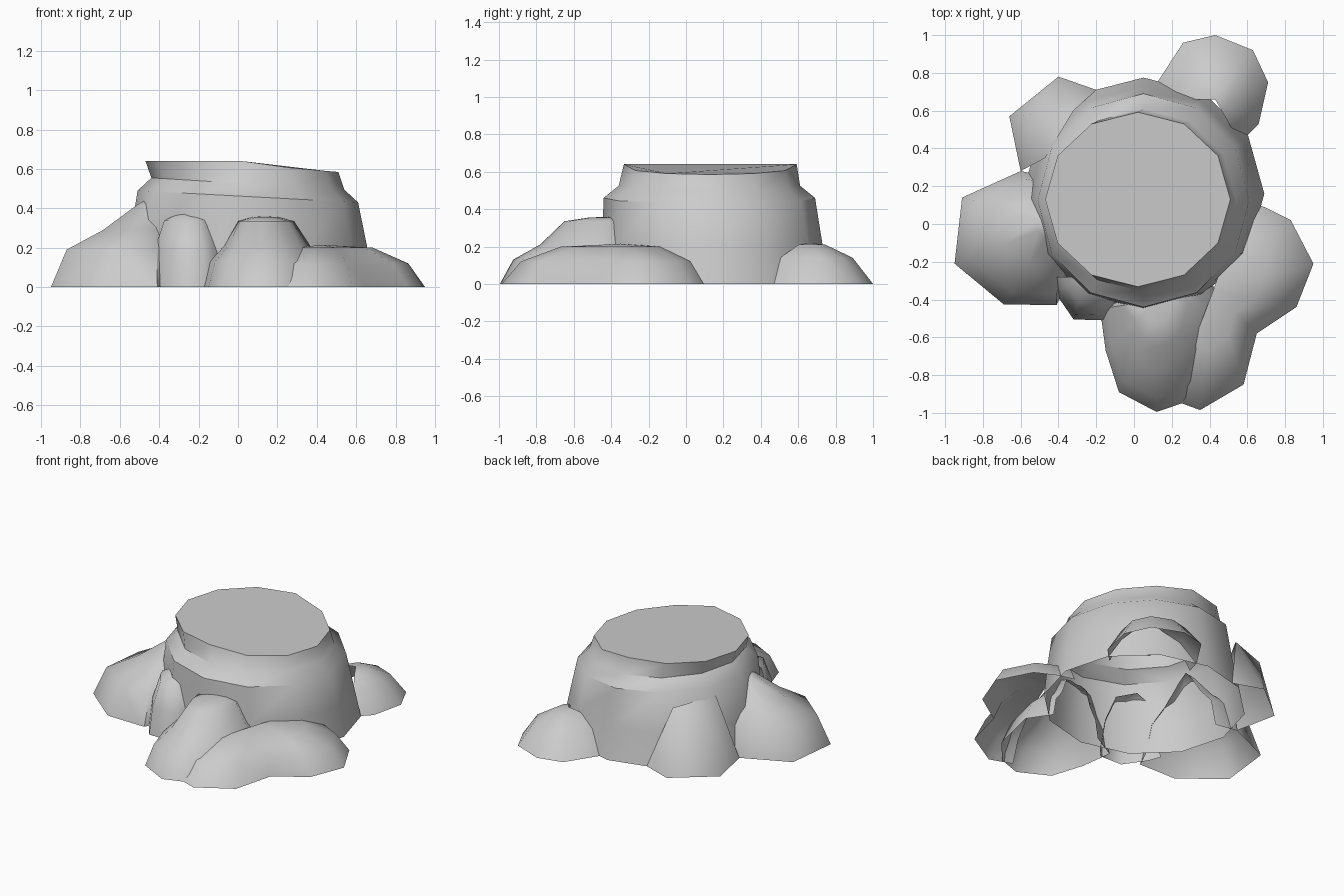
import bpy, bmesh, math

old = bpy.data.objects.get("Cube")
if old:
    bpy.data.objects.remove(old, do_unlink=True)

stone = bpy.data.materials.new("plain grey")
stone.use_nodes = True
GREY = (0.6, 0.6, 0.6, 1)
stone.diffuse_color = GREY
stone.node_tree.nodes["Principled BSDF"].inputs["Base Color"].default_value = GREY


def finish(name, bm, angle):
    bmesh.ops.recalc_face_normals(bm, faces=bm.faces)
    # open shells: turn so that most of the area faces up
    if sum(f.normal.z * f.calc_area() for f in bm.faces) < 0:
        bmesh.ops.reverse_faces(bm, faces=bm.faces)
    mesh = bpy.data.meshes.new(name)
    bm.to_mesh(mesh)
    bm.free()
    mesh.materials.append(stone)
    ob = bpy.data.objects.new(name, mesh)
    bpy.context.collection.objects.link(ob)
    bpy.ops.object.select_all(action='DESELECT')
    ob.select_set(True)
    bpy.context.view_layer.objects.active = ob
    bpy.ops.object.shade_smooth_by_angle(angle=math.radians(angle))


def root(name, outline, apex, profile):
    """Open shell lofted from a ground outline to an apex; profile = (inward, height)."""
    bm = bmesh.new()
    rings = [[bm.verts.new((x + (apex[0] - x) * t, y + (apex[1] - y) * t, z))
              for x, y in outline] for t, z in profile]
    tip = bm.verts.new(apex)
    for low, high in zip(rings, rings[1:]):
        for i in range(len(outline) - 1):
            bm.faces.new((low[i], low[i + 1], high[i + 1], high[i]))
    for a, b in zip(rings[-1], rings[-1][1:]):
        bm.faces.new((a, b, tip))
    finish(name, bm, 60)


# Trunk: twelve-sided tapering wall with a sloping cut top, open underneath
SIDES = 12
# centre x, centre y, radius x, radius y, height, tilt
RINGS = [(0.05, 0.16, 0.64, 0.615, 0, 0),
         (0.05, 0.14, 0.605, 0.59, 0.21, 0),
         (0.05, 0.125, 0.56, 0.565, 0.46, 0.03),
         (0.05, 0.125, 0.49, 0.485, 0.525, 0.03)]
bm = bmesh.new()
angles = [2 * math.pi * i / SIDES for i in range(SIDES)]
rings = [[bm.verts.new((cx + rx * math.cos(a), cy + ry * math.sin(a), z - tilt * math.cos(a)))
          for a in angles] for cx, cy, rx, ry, z, tilt in RINGS]
rings.append([bm.verts.new((0.02 + 0.49 * math.cos(a), 0.13 + 0.462 * math.sin(a),
                            0.64 - 0.055 * max(0, math.cos(a)) ** 0.7)) for a in angles])
for low, high in zip(rings, rings[1:]):
    for i in range(SIDES):
        j = (i + 1) % SIDES
        bm.faces.new((low[i], low[j], high[j], high[i]))
bm.faces.new(rings[-1])
finish("trunk", bm, 40)

# Rounded roots around the trunk
root("back_left_root",
     [(0.1, 0.66), (0.13, 0.76), (0.26, 0.96), (0.43, 1.0), (0.63, 0.92),
      (0.71, 0.75), (0.66, 0.53), (0.56, 0.43)],
     (0.43, 0.66, 0.22), [(0, 0), (0.32, 0.14), (0.75, 0.21)])
root("left_root",
     [(0.58, 0.12), (0.69, 0.09), (0.83, 0.02), (0.95, -0.21), (0.86, -0.44), (0.65, -0.58),
      (0.58, -0.85), (0.35, -0.985), (0.2, -0.93)],
     (0.42, -0.35, 0.215), [(0, 0), (0.16, 0.12), (0.5, 0.2)])
root("front_root",
     [(0, -0.35), (-0.18, -0.45), (-0.15, -0.67), (-0.08, -0.89), (0.12, -0.995),
      (0.28, -0.94), (0.42, -0.78), (0.5, -0.45), (0.4, -0.3)],
     (0.13, -0.4, 0.36), [(0, 0), (0.12, 0.13), (0.36, 0.21), (0.58, 0.335), (0.8, 0.355)])
root("right_root",
     [(-0.35, -0.3), (-0.41, -0.43), (-0.69, -0.425), (-0.95, -0.21), (-0.91, 0.14),
      (-0.6, 0.28), (-0.45, 0.25)],
     (-0.42, 0, 0.47), [(0, 0), (0.15, 0.19), (0.5, 0.29), (0.83, 0.42)])
root("small_front_root",
     [(-0.45, -0.28), (-0.42, -0.36), (-0.32, -0.505), (-0.16, -0.51), (-0.1, -0.45), (-0.05, -0.37)],
     (-0.26, -0.28, 0.39), [(0, 0), (0.12, 0.18), (0.4, 0.34)])

# Back right root: a slope ending in a steep broken face
bm = bmesh.new()
foot, back, side, brow, peak, inner, heel = [bm.verts.new(p) for p in (
    (-0.66, 0.57, 0), (-0.4, 0.78, 0), (-0.2, 0.71, 0), (-0.53, 0.58, 0.33),
    (-0.47, 0.35, 0.42), (-0.32, 0.6, 0.39), (-0.6, 0.28, 0))]
for face in ((heel, foot, brow, peak), (foot, back, brow), (back, inner, brow),
             (back, side, inner), (brow, inner, peak)):
    bm.faces.new(face)
finish("back_right_root", bm, 60)
